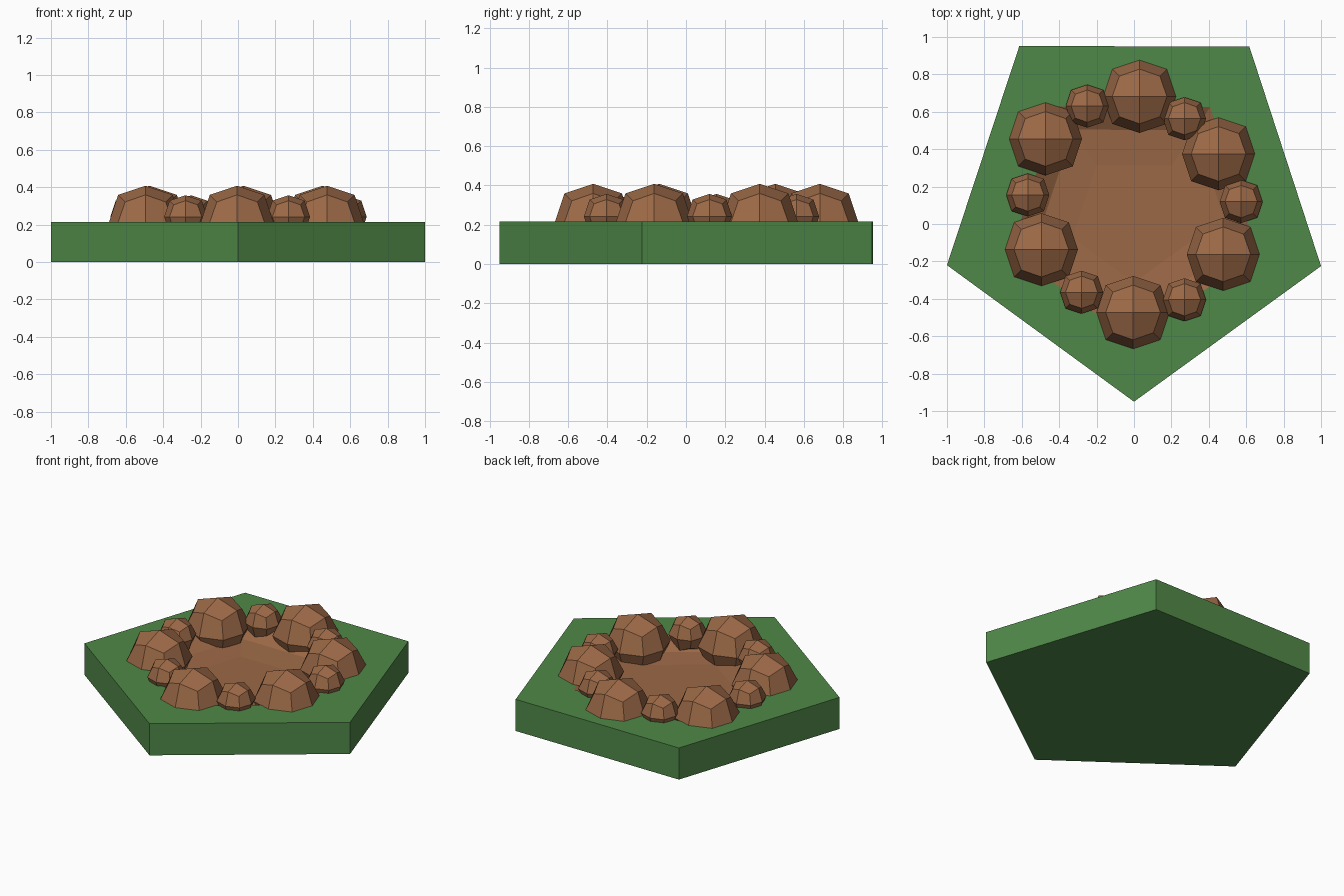
import bpy, bmesh

if "Cube" in bpy.data.objects:
    bpy.data.objects.remove(bpy.data.objects["Cube"])


def material(name, color):
    m = bpy.data.materials.new(name)
    m.diffuse_color = color
    m.use_nodes = True
    m.node_tree.nodes["Principled BSDF"].inputs["Base Color"].default_value = m.diffuse_color
    return m


GREEN = material("grass", (0.08, 0.25, 0.065, 1))
BROWN = material("dirt", (0.33, 0.14, 0.062, 1))


def add_object(name, bm, mats):
    bmesh.ops.recalc_face_normals(bm, faces=bm.faces)
    me = bpy.data.meshes.new(name)
    bm.to_mesh(me)
    bm.free()
    for m in mats:
        me.materials.append(m)
    ob = bpy.data.objects.new(name, me)
    bpy.context.collection.objects.link(ob)


# Pentagonal grass slab with a shallow dirt hollow sunk into its top
outline = [(0, -0.95), (1, -0.225), (0.617, 0.948), (-0.613, 0.952), (-1, -0.22)]
levels = [(1, 0), (1, 0.215), (0.66, 0.215), (0.53, 0.15), (0.33, 0.135)]  # scale, z
bm = bmesh.new()
rings = [[bm.verts.new((x * s, y * s, z)) for x, y in outline] for s, z in levels]
bm.faces.new(rings[0])
for k, (lo, hi) in enumerate(zip(rings, rings[1:])):
    for i in range(5):
        j = (i + 1) % 5
        f = bm.faces.new((lo[i], lo[j], hi[j], hi[i]))
        f.material_index = 1 if k >= 2 else 0
bm.faces.new(rings[-1]).material_index = 1
add_object("ground_slab", bm, [GREEN, BROWN])


# Faceted boulder: cube split once per side and rounded off
def rock(name, x, y, z, r):
    bm = bmesh.new()
    bmesh.ops.create_cube(bm, size=2)
    bmesh.ops.subdivide_edges(bm, edges=bm.edges[:], cuts=1, use_grid_fill=True)
    for v in bm.verts:
        n = sum(abs(c) > 0.5 for c in v.co)
        v.co *= r * {1: 1.0, 2: 0.75, 3: 0.5556}[n]
    bmesh.ops.translate(bm, verts=bm.verts, vec=(x, y, z))
    add_object(name, bm, [BROWN])


# Ring of alternating large and small boulders
large = [(0.03, 0.682), (0.452, 0.375), (0.477, -0.162),
         (-0.005, -0.473), (-0.495, -0.137), (-0.473, 0.455)]
small = [(-0.25, 0.63), (0.27, 0.563), (0.573, 0.12),
         (0.27, -0.405), (-0.28, -0.365), (-0.568, 0.155)]
for i, (x, y) in enumerate(large):
    rock(f"large_rock_{i + 1}", x, y, 0.213, 0.195)
for i, (x, y) in enumerate(small):
    rock(f"small_rock_{i + 1}", x, y, 0.242, 0.115)
